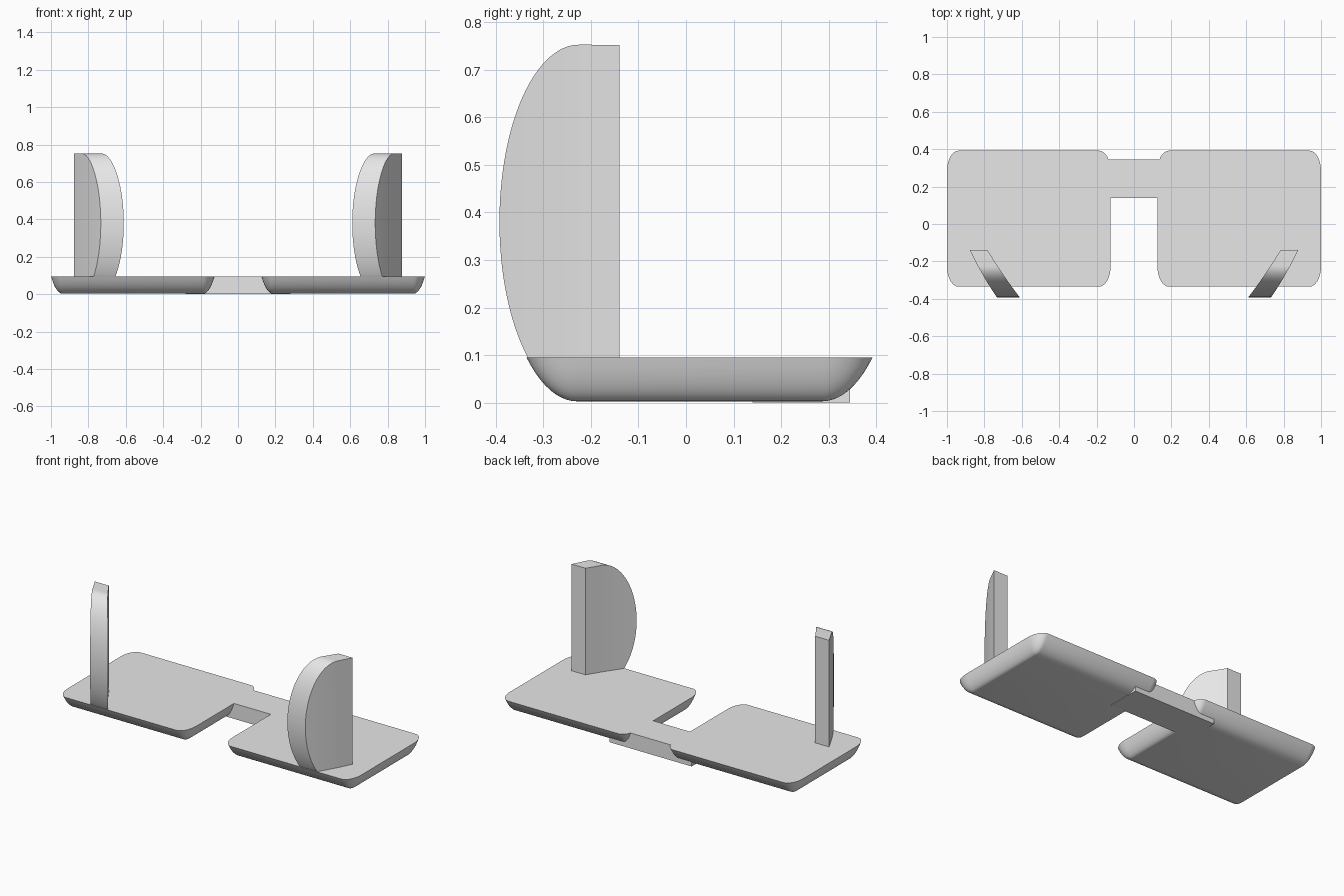
import bpy
import bmesh
from math import sin, cos, pi, acos, radians

cube = bpy.data.objects.get("Cube")
if cube:
    bpy.data.objects.remove(cube, do_unlink=True)

TOP = 0.095      # top of the plates
MID = 0.38       # height of the centre of the rounded side outline

grey = bpy.data.materials.new("light grey")
grey.use_nodes = True
grey.diffuse_color = (0.8, 0.8, 0.8, 1)
grey.node_tree.nodes["Principled BSDF"].inputs["Base Color"].default_value = (0.8, 0.8, 0.8, 1)


def finish(name, bm, mirror=False):
    """Turn a bmesh into a named, shaded object."""
    bmesh.ops.remove_doubles(bm, verts=bm.verts, dist=0.0001)
    bmesh.ops.recalc_face_normals(bm, faces=bm.faces)
    mesh = bpy.data.meshes.new(name)
    bm.to_mesh(mesh)
    bm.free()
    mesh.materials.append(grey)
    obj = bpy.data.objects.new(name, mesh)
    bpy.context.collection.objects.link(obj)
    bpy.ops.object.select_all(action="DESELECT")
    obj.select_set(True)
    bpy.context.view_layer.objects.active = obj
    bpy.ops.object.shade_smooth_by_angle(angle=radians(30))
    if mirror:
        mod = obj.modifiers.new("mirror", "MIRROR")
        mod.use_mirror_merge = False
    return obj


def loft(bm, rings):
    """Bridge equal closed rings and cap both ends."""
    loops = [[bm.verts.new(p) for p in ring] for ring in rings]
    for a, b in zip(loops, loops[1:]):
        n = len(a)
        for i in range(n):
            j = (i + 1) % n
            bm.faces.new((a[i], a[j], b[j], b[i]))
    bm.faces.new(loops[0])
    bm.faces.new(loops[-1])


# Plates: rounded tray shape, bottom rectangle swelling to the top outline
def plate_ring(t):
    z = MID - (MID - 0.003) * cos(t)
    rx, ry = 0.094 * sin(t), 0.162 * sin(t)
    corners = ((0.938, 0.286), (0.187, 0.286), (0.187, -0.229), (0.938, -0.229))
    return [(cx + rx * cos(a), cy + ry * sin(a), z)
            for k, (cx, cy) in enumerate(corners)
            for a in [(k + s / 8) * pi / 2 for s in range(9)]]


end = acos((MID - TOP) / (MID - 0.003))
bm = bmesh.new()
# the first ring is almost, but not quite, a sharp rectangle
loft(bm, [plate_ring(max(end * i / 10, 0.01)) for i in range(11)])
finish("plates", bm, mirror=True)

# Bridge joining the plates
bm = bmesh.new()
bmesh.ops.create_cube(bm, size=1)
for v in bm.verts:
    v.co.x *= 0.56
    v.co.y = 0.2425 + v.co.y * 0.205
    v.co.z = (v.co.z + 0.5) * TOP
finish("bridge", bm)


# Fins: slanted upright walls with an elliptical front rim
def fin_ring(y, low, high):
    u = -0.14 - y
    inner = 0.783 - 0.6 * u - 0.33 * u * u
    outer = 0.878 - 0.48 * u - 0.37 * u * u
    return [(inner, y, low), (outer, y, low), (outer, y, high), (inner, y, high)]


rings = [fin_ring(-0.14, 0.085, 0.752)]
STEPS = 32
for i in range(STEPS + 1):
    t = pi / 2 * i / STEPS
    rise = 0.372 * cos(t) + 0.0002
    rings.append(fin_ring(-0.225 - 0.167 * sin(t), max(0.085, MID - rise), MID + rise))
bm = bmesh.new()
loft(bm, rings)
finish("fins", bm, mirror=True)
